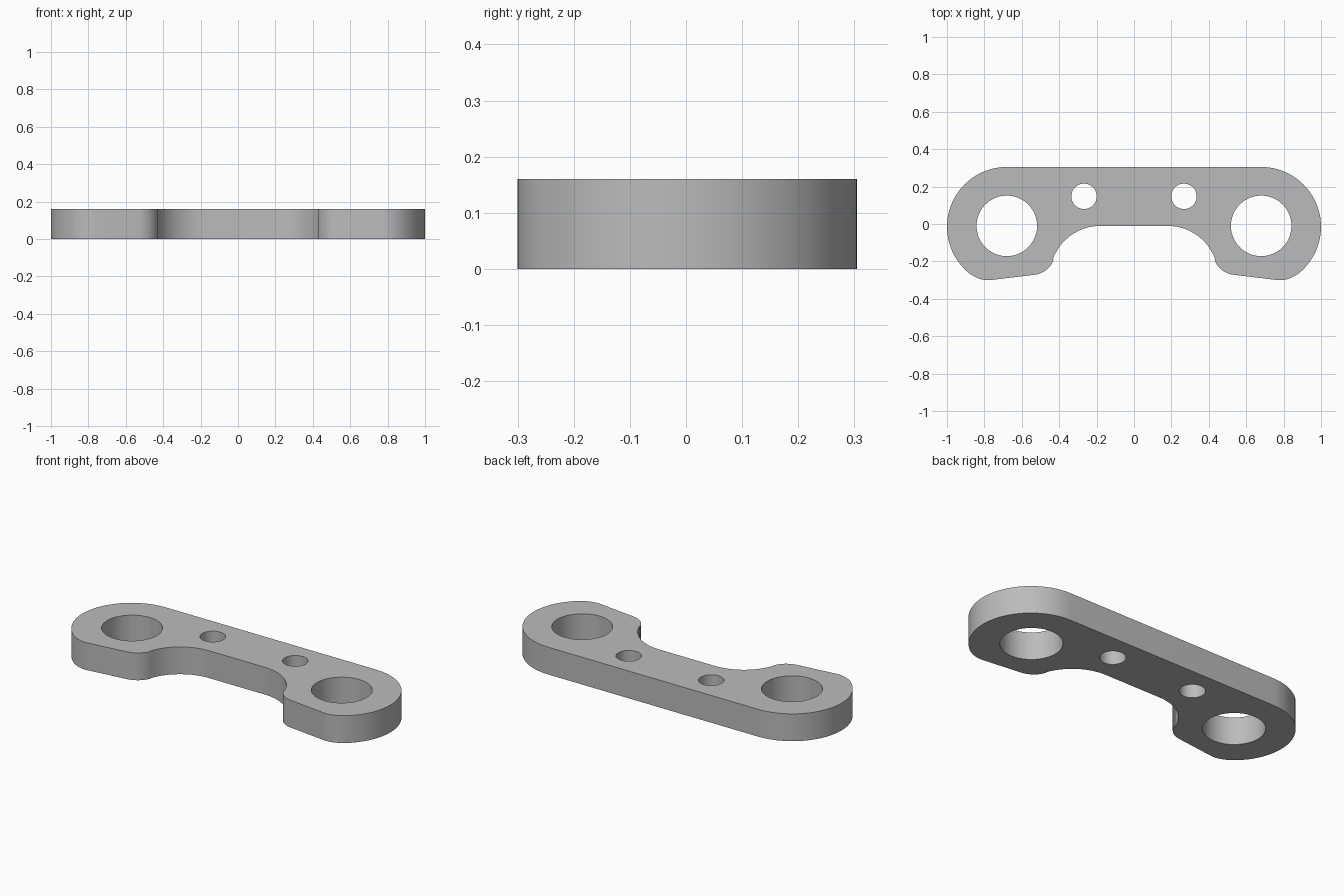
import bpy
import bmesh
from math import sin, cos, radians, tau

cube = bpy.data.objects.get("Cube")
if cube:
    bpy.data.objects.remove(cube, do_unlink=True)

THICKNESS = 0.16
LOBE = (-0.68, -0.015)


def arc(center, radius, start, end, steps):
    """Points along an arc, angles in degrees."""
    angles = [radians(start + (end - start) * i / steps) for i in range(steps + 1)]
    return [(center[0] + radius * cos(a), center[1] + radius * sin(a)) for a in angles]


def circle(x, y, radius, steps):
    return [(x + radius * cos(tau * i / steps), y + radius * sin(tau * i / steps))
            for i in range(steps)]


def bend(a, b, c, steps):
    """Points strictly inside a quadratic curve from a to c, pulled to b."""
    ts = [i / steps for i in range(1, steps)]
    return [tuple((1 - t) ** 2 * p + 2 * t * (1 - t) * q + t * t * r
                  for p, q, r in zip(a, b, c)) for t in ts]


def mirrored(points):
    return [(-x, y) for x, y in reversed(points)]


# Left half of the outline: round end, blunt foot, toe, concave web
round_end = arc(LOBE, 0.32, 90, 231, 28)
toe = arc((-0.544, -0.152), 0.12, 277, 341, 10)
web = arc((-0.18, -0.28), 0.27, 160, 90, 16)
foot_end = (-0.76, -0.299)
foot = bend(round_end[-1], (-0.82, -0.308), foot_end, 6) + [foot_end]
half = round_end + foot + toe + web
loops = [half + mirrored(half)]

# Large end holes and small mounting holes
for side in (-1, 1):
    loops.append(circle(side * 0.68, -0.01, 0.162, 48))
    loops.append(circle(side * 0.267, 0.148, 0.068, 32))

# Fill the flat profile and extrude it into a plate
bm = bmesh.new()
for points in loops:
    verts = [bm.verts.new((x, y, 0)) for x, y in points]
    for a, b in zip(verts, verts[1:] + verts[:1]):
        bm.edges.new((a, b))
bmesh.ops.triangle_fill(bm, edges=bm.edges[:], use_beauty=True, normal=(0, 0, 1))
top = bmesh.ops.extrude_face_region(bm, geom=bm.faces[:], use_keep_orig=True)
bmesh.ops.translate(bm, vec=(0, 0, THICKNESS),
                    verts=[g for g in top["geom"] if isinstance(g, bmesh.types.BMVert)])
bmesh.ops.recalc_face_normals(bm, faces=bm.faces[:])

mesh = bpy.data.meshes.new("link_plate")
bm.to_mesh(mesh)
bm.free()
plate = bpy.data.objects.new("link_plate", mesh)
bpy.context.collection.objects.link(plate)

# Plain grey metal
grey = bpy.data.materials.new("plain_grey")
grey.use_nodes = True
color = (0.5, 0.5, 0.5, 1)
grey.diffuse_color = color
grey.node_tree.nodes["Principled BSDF"].inputs["Base Color"].default_value = color
mesh.materials.append(grey)

bpy.ops.object.select_all(action="DESELECT")
plate.select_set(True)
bpy.context.view_layer.objects.active = plate
bpy.ops.object.shade_smooth_by_angle(angle=radians(30))
